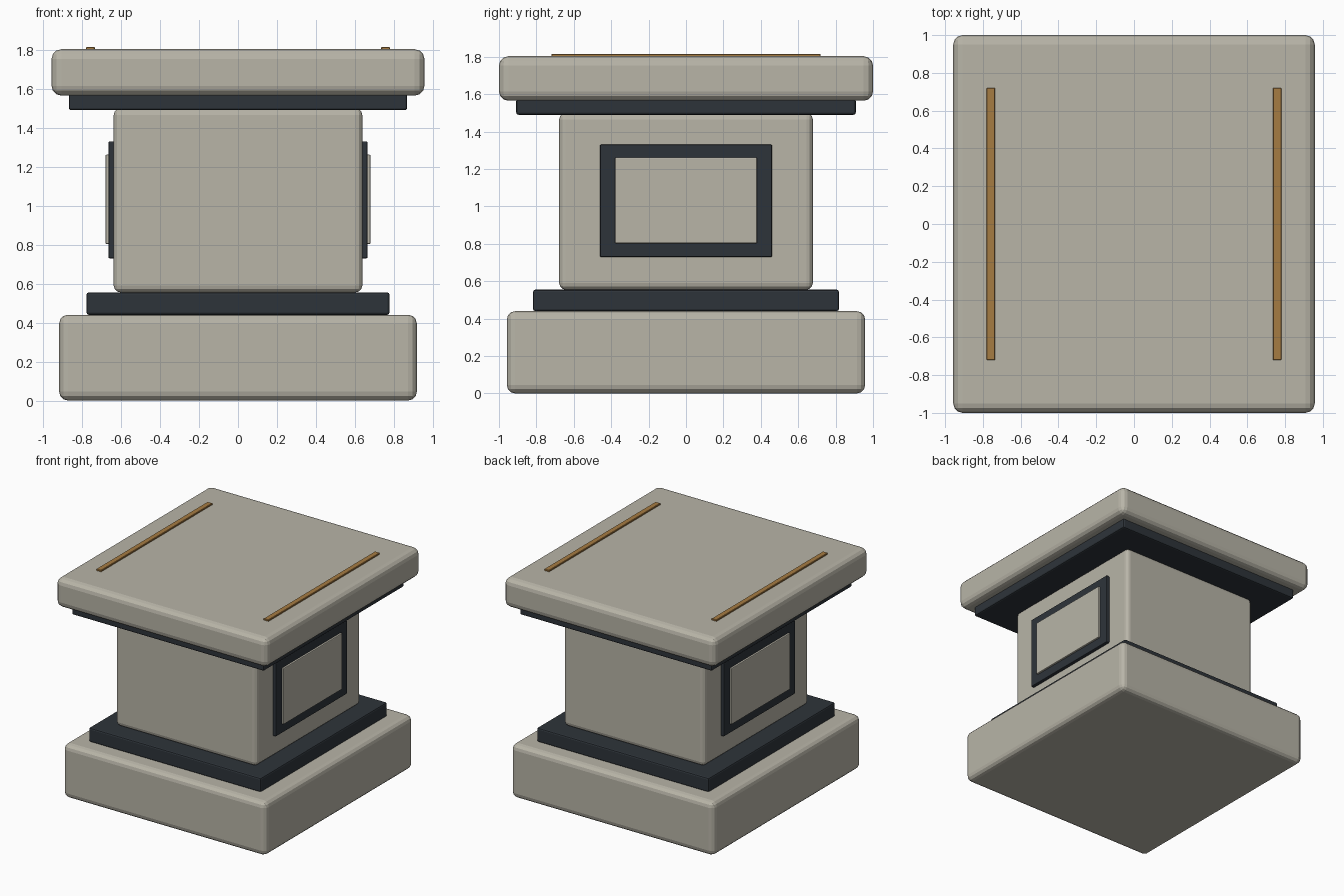
import bpy
import bmesh

if "Cube" in bpy.data.objects:
    bpy.data.objects.remove(bpy.data.objects["Cube"])


def material(name, color):
    m = bpy.data.materials.new(name)
    m.diffuse_color = (*color, 1)
    m.use_nodes = True
    m.node_tree.nodes["Principled BSDF"].inputs["Base Color"].default_value = m.diffuse_color
    return m


stone = material("stone", (0.48, 0.46, 0.39))
dark = material("dark_trim", (0.027, 0.034, 0.042))
brass = material("brass", (0.38, 0.20, 0.055))


def block(name, x, y, z, bevel, mat, segments=3):
    """Bevelled box from (min, max) ranges on each axis."""
    bm = bmesh.new()
    bmesh.ops.create_cube(bm, size=1)
    for v in bm.verts:
        v.co = [r[0] if c < 0 else r[1] for c, r in zip(v.co, (x, y, z))]
    mesh = bpy.data.meshes.new(name)
    bm.to_mesh(mesh)
    bm.free()
    mesh.materials.append(mat)
    ob = bpy.data.objects.new(name, mesh)
    bpy.context.collection.objects.link(ob)
    if bevel:
        mod = ob.modifiers.new("Bevel", "BEVEL")
        mod.width = bevel
        mod.segments = segments
    return ob


def tier(name, hx, hy, z0, z1, bevel, mat, segments=3):
    return block(name, (-hx, hx), (-hy, hy), (z0, z1), bevel, mat, segments)


# Stacked tiers of the pedestal
tier("base", 0.918, 0.958, 0.0, 0.44, 0.045, stone)
tier("lower_trim", 0.778, 0.818, 0.44, 0.555, 0.012, dark, 2)
tier("body", 0.638, 0.678, 0.555, 1.5, 0.035, stone)
tier("upper_trim", 0.868, 0.908, 1.49, 1.575, 0.012, dark, 2)
tier("cap", 0.957, 1.0, 1.565, 1.803, 0.05, stone)

# Side panels and top inlays, the same on left and right
for side, s in (("left", -1), ("right", 1)):
    def span(a, b):
        return tuple(sorted((s * a, s * b)))
    block(side + "_panel_frame", span(0.62, 0.665), (-0.46, 0.46),
          (0.73, 1.33), 0.006, dark, 2)
    block(side + "_panel", span(0.64, 0.68), (-0.38, 0.38),
          (0.803, 1.262), 0.006, stone, 2)
    block(side + "_top_inlay", span(0.735, 0.78), (-0.72, 0.72),
          (1.79, 1.815), 0.003, brass, 1)
